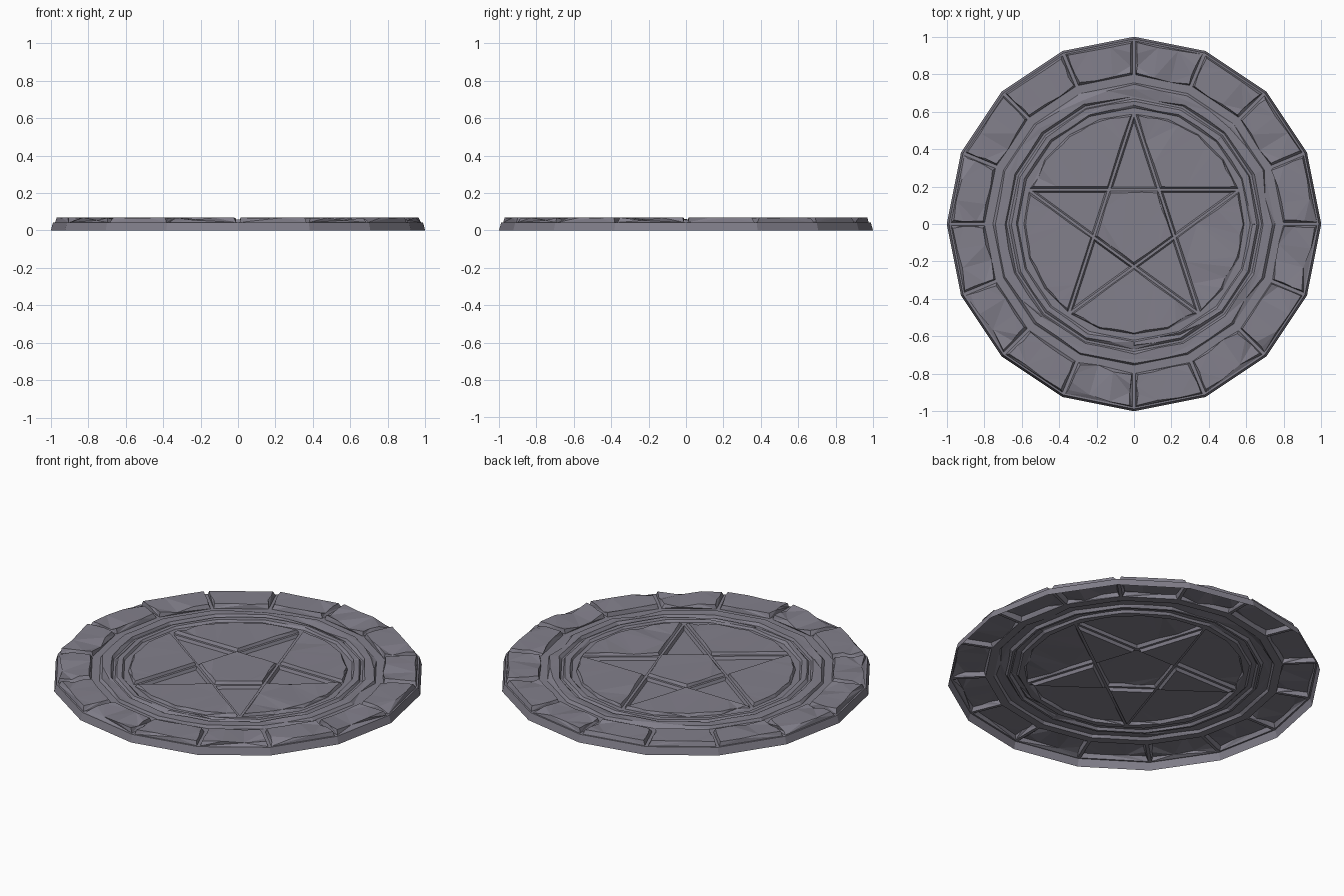
import bpy, bmesh, math, random

if "Cube" in bpy.data.objects:
    bpy.data.objects.remove(bpy.data.objects["Cube"])

random.seed(7)
FLOOR = 0.043          # level of the carved grooves

stone = bpy.data.materials.new("weathered grey stone")
stone.diffuse_color = (0.225, 0.215, 0.26, 1)
stone.use_nodes = True
stone.node_tree.nodes["Principled BSDF"].inputs["Base Color"].default_value = stone.diffuse_color


def ring(bm, n, r, z, start=0.0):
    """Ring of n vertices."""
    return [bm.verts.new((r * math.cos(start + i * math.tau / n),
                          r * math.sin(start + i * math.tau / n), z)) for i in range(n)]


def band(bm, outer, inner):
    """Quads between two rings with equal counts, facing up and out."""
    n = len(outer)
    return [bm.faces.new((outer[i], outer[(i + 1) % n], inner[(i + 1) % n], inner[i]))
            for i in range(n)]


def raise_cells(bm, faces, gap, slope, height, region=False):
    """Leave a groove round the cells and lift their tops with sloped sides."""
    bm.normal_update()
    for thick, depth in ((gap, 0.0), (slope, height)):
        if region:
            bmesh.ops.inset_region(bm, faces=faces, thickness=thick, depth=depth,
                                   use_boundary=True, use_even_offset=True)
        else:
            bmesh.ops.inset_individual(bm, faces=faces, thickness=thick, depth=depth,
                                       use_even_offset=True)
        bm.normal_update()


def weather(bm, faces, cuts, side, drop, chance, chunk):
    """Break the straight top edges into uneven chipped ones."""
    edges = list({e for f in faces for e in f.edges})
    bmesh.ops.subdivide_edges(bm, edges=edges, cuts=cuts)
    top = max(v.co.z for v in bm.verts)
    for v in bm.verts:
        if v.co.z > top - 0.002:
            v.co.x += random.uniform(-side, side)
            v.co.y += random.uniform(-side, side)
            v.co.z -= random.uniform(0, drop)
            if random.random() < chance:
                v.co.z -= chunk
                v.co.x *= 0.985
                v.co.y *= 0.985


def finish(bm, name):
    bmesh.ops.triangulate(bm, faces=[f for f in bm.faces if len(f.verts) > 4])
    me = bpy.data.meshes.new(name)
    bm.to_mesh(me)
    bm.free()
    me.materials.append(stone)
    ob = bpy.data.objects.new(name, me)
    bpy.context.collection.objects.link(ob)


# Outer wall, open underneath
bm = bmesh.new()
band(bm, ring(bm, 16, 1.0, 0), ring(bm, 16, 0.988, FLOOR))
finish(bm, "outer_wall")

# Sixteen rim stones separated by grooves
bm = bmesh.new()
cells = band(bm, ring(bm, 16, 0.988, FLOOR), ring(bm, 16, 0.79, FLOOR))
raise_cells(bm, cells, 0.009, 0.009, 0.07 - FLOOR)
weather(bm, cells, 2, 0.006, 0.003, 0.13, 0.014)
finish(bm, "rim_stones")

# Flat channel inside the stones
bm = bmesh.new()
band(bm, ring(bm, 16, 0.79, FLOOR), ring(bm, 16, 0.76, FLOOR))
finish(bm, "channel_floor")

# Two raised circular bands
for name, r_out, r_in, top in (("outer_band", 0.76, 0.675, 0.06),
                               ("inner_band", 0.675, 0.615, 0.057)):
    bm = bmesh.new()
    cells = band(bm, ring(bm, 16, r_out, FLOOR), ring(bm, 16, r_in, FLOOR))
    raise_cells(bm, cells, 0.006, 0.010, top - FLOOR, region=True)
    weather(bm, cells, 1, 0.005, 0.003, 0.08, 0.008)
    finish(bm, name)

# Centre disc cut into cells by the five-pointed star
bm = bmesh.new()
up = math.pi / 2
rim = ring(bm, 20, 0.595, FLOOR, up)
core = ring(bm, 5, 0.595 * 0.382, FLOOR, up + math.pi / 5)
cells = [bm.faces.new(core)]
for i in range(5):
    tip, nxt = rim[4 * i], rim[(4 * i + 4) % 20]
    cells.append(bm.faces.new((tip, core[i - 1], core[i])))
    arc = [rim[(4 * i + k) % 20] for k in range(5)]
    cells.append(bm.faces.new(arc + [core[i]]))
raise_cells(bm, cells, 0.007, 0.008, 0.06 - FLOOR)
weather(bm, cells, 2, 0.004, 0.002, 0.07, 0.008)
finish(bm, "star_disc")

# Narrow groove floor joining the disc to the inner band
bm = bmesh.new()
ring(bm, 16, 0.615, FLOOR)
ring(bm, 20, 0.595, FLOOR, up)
vs = list(bm.verts)
for loop in (vs[:16], vs[16:]):
    for i, v in enumerate(loop):
        bm.edges.new((v, loop[(i + 1) % len(loop)]))
bmesh.ops.bridge_loops(bm, edges=bm.edges[:])
bm.normal_update()
for f in bm.faces:
    if f.normal.z < 0:
        f.normal_flip()
finish(bm, "disc_groove")
